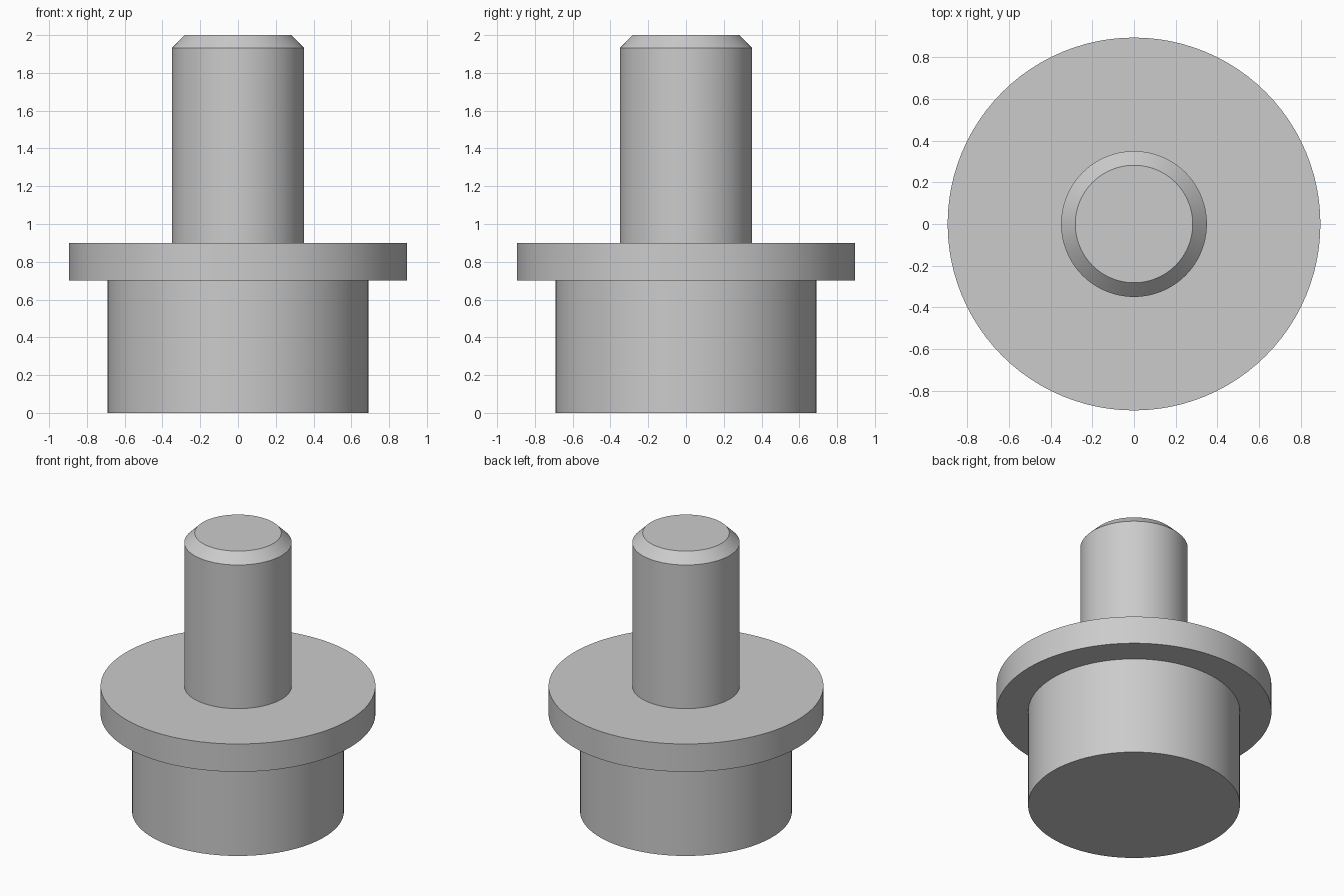
import bpy
import bmesh
import math

cube = bpy.data.objects.get("Cube")
if cube:
    bpy.data.objects.remove(cube, do_unlink=True)

SEGMENTS = 96
BASE_RADIUS, BASE_TOP = 0.69, 0.70
FLANGE_RADIUS, FLANGE_TOP = 0.895, 0.90
SHAFT_RADIUS, SHAFT_TOP = 0.35, 2.0
CHAMFER = 0.068


def make_material(name, color):
    mat = bpy.data.materials.new(name)
    mat.use_nodes = True
    mat.diffuse_color = color
    mat.node_tree.nodes["Principled BSDF"].inputs["Base Color"].default_value = color
    return mat


def turn(name, profile, mat):
    """Revolve a (radius, height) profile around the z axis into a closed solid."""
    bm = bmesh.new()
    verts = [bm.verts.new((r, 0, z)) for r, z in profile]
    edges = [bm.edges.new(pair) for pair in zip(verts, verts[1:])]
    bmesh.ops.spin(bm, geom=verts + edges, cent=(0, 0, 0), axis=(0, 0, 1),
                   angle=math.tau, steps=SEGMENTS)
    bmesh.ops.remove_doubles(bm, verts=bm.verts[:], dist=0.0001)
    # Flat end caps
    bmesh.ops.holes_fill(bm, edges=[e for e in bm.edges if e.is_boundary], sides=0)
    bmesh.ops.recalc_face_normals(bm, faces=bm.faces[:])
    mesh = bpy.data.meshes.new(name)
    bm.to_mesh(mesh)
    bm.free()
    mesh.materials.append(mat)
    obj = bpy.data.objects.new(name, mesh)
    bpy.context.collection.objects.link(obj)
    bpy.ops.object.select_all(action="DESELECT")
    obj.select_set(True)
    bpy.context.view_layer.objects.active = obj
    bpy.ops.object.shade_smooth_by_angle(angle=math.radians(30))
    return obj


metal_grey = make_material("metal_grey", (0.6, 0.6, 0.6, 1))

# One turned solid: wide base, collar flange, chamfered shaft
turn("flanged_pin", [
    (BASE_RADIUS, 0),
    (BASE_RADIUS, BASE_TOP),
    (FLANGE_RADIUS, BASE_TOP),
    (FLANGE_RADIUS, FLANGE_TOP),
    (SHAFT_RADIUS, FLANGE_TOP),
    (SHAFT_RADIUS, SHAFT_TOP - CHAMFER),
    (SHAFT_RADIUS - CHAMFER, SHAFT_TOP),
], metal_grey)
